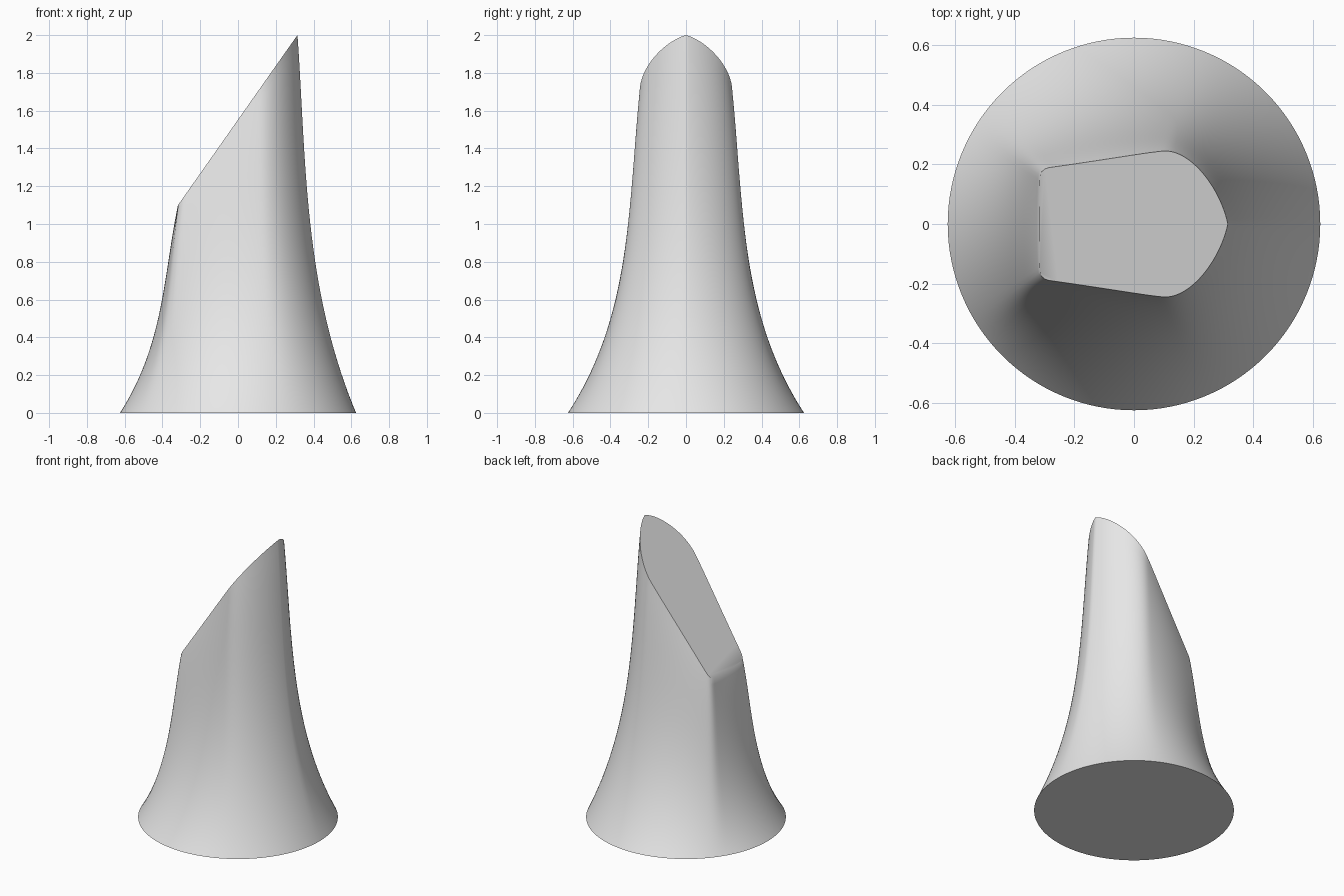
import bpy, bmesh
from math import cos, sin, pi
from mathutils import Vector
from mathutils.geometry import interpolate_bezier

if "Cube" in bpy.data.objects:
    bpy.data.objects.remove(bpy.data.objects["Cube"])

HALF = 64       # columns around half of the body
ROWS = 32
BASE_R = 0.625

# Half outline of the slanted cut: rounded tip, flank, tight corner, flat end
SEGMENTS = [
    ((0.315, 0), (0.29, 0.12), (0.19, 0.25), (0.1, 0.245)),
    ((0.1, 0.245), (0.04, 0.24), (-0.1, 0.215), (-0.28, 0.19)),
    ((-0.28, 0.19), (-0.305, 0.187), (-0.315, 0.175), (-0.316, 0.155)),
    ((-0.316, 0.155), (-0.318, 0.1), (-0.318, 0.05), (-0.318, 0)),
]


def resample(points, count):
    """Evenly spaced points along a polyline."""
    lengths = [0.0]
    for a, b in zip(points, points[1:]):
        lengths.append(lengths[-1] + (b - a).length)
    out, k = [], 0
    for i in range(count + 1):
        d = lengths[-1] * i / count
        while k < len(points) - 2 and lengths[k + 1] < d:
            k += 1
        span = max(lengths[k + 1] - lengths[k], 1e-9)
        out.append(points[k].lerp(points[k + 1], min(1, (d - lengths[k]) / span)))
    return out


def flare(t, start, end):
    """Hermite ease from base to top with given end slopes."""
    return (3*t*t - 2*t**3) + start * (t**3 - 2*t*t + t) + end * (t**3 - t*t)


# Full rim, mirrored across y
path = []
for seg in SEGMENTS:
    path += interpolate_bezier(*[Vector((x, y, 0)) for x, y in seg], 40)
half = resample(path, HALF)
rim = half + [Vector((p.x, -p.y, 0)) for p in reversed(half[1:-1])]
for p in rim:
    p.z = 1.552 + 1.424 * p.x

# Flared body lofted from the round base to the slanted rim
bm = bmesh.new()
rings = []
for r in range(ROWS + 1):
    t = (r / ROWS) ** 1.2
    ring = []
    for i, top in enumerate(rim):
        a = pi * i / HALF
        back = (1 - cos(a)) / 2
        f = flare(t, 2.7 - 0.4 * back, 0.45 + 0.3 * back)
        x = BASE_R * cos(a) * (1 - f) + top.x * f
        y = BASE_R * sin(a) * (1 - f) + top.y * f
        ring.append(bm.verts.new((x, y, top.z * t)))
    rings.append(ring)
n = len(rim)
for low, high in zip(rings, rings[1:]):
    for i in range(n):
        j = (i + 1) % n
        bm.faces.new((low[i], low[j], high[j], high[i]))
bm.faces.new(rings[-1])             # slanted cut
bm.faces.new(rings[0][::-1])        # flat underside
bmesh.ops.recalc_face_normals(bm, faces=bm.faces)
mesh = bpy.data.meshes.new("flared_body")
bm.to_mesh(mesh)
bm.free()
body = bpy.data.objects.new("flared_body", mesh)
bpy.context.collection.objects.link(body)

# Plain grey material
mat = bpy.data.materials.new("light_grey")
mat.use_nodes = True
grey = (0.8, 0.8, 0.8, 1)
mat.diffuse_color = grey
mat.node_tree.nodes["Principled BSDF"].inputs["Base Color"].default_value = grey
mesh.materials.append(mat)

bpy.ops.object.select_all(action='DESELECT')
body.select_set(True)
bpy.context.view_layer.objects.active = body
bpy.ops.object.shade_smooth_by_angle(angle=pi / 6)
